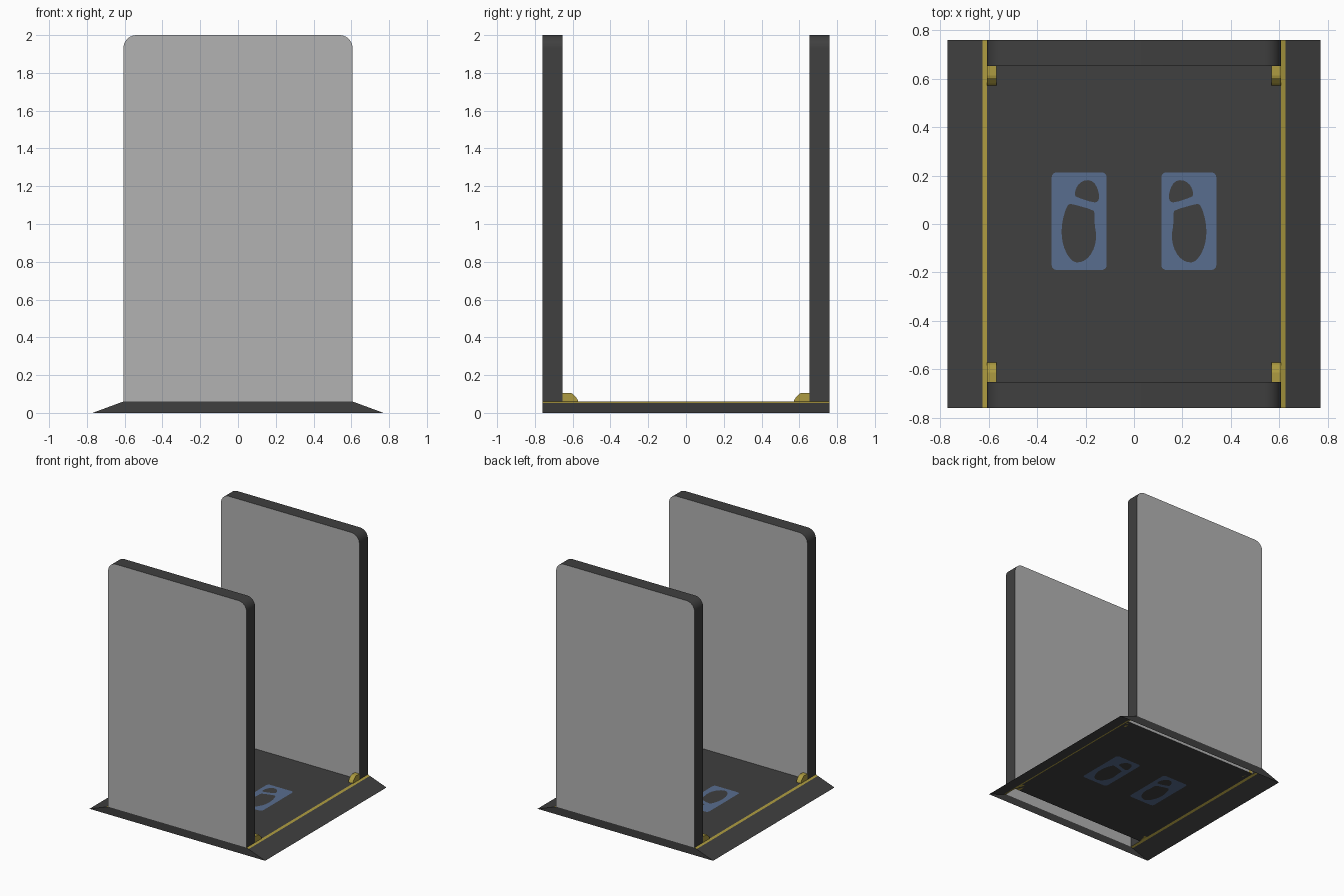
import bpy, math
from mathutils import Vector, geometry

if "Cube" in bpy.data.objects:
    bpy.data.objects.remove(bpy.data.objects["Cube"])

def material(name, rgb):
    m = bpy.data.materials.new(name)
    m.diffuse_color = (*rgb, 1)
    m.use_nodes = True
    m.node_tree.nodes["Principled BSDF"].inputs["Base Color"].default_value = m.diffuse_color
    return m

DARK = material("dark charcoal", (0.050, 0.050, 0.050))
GREY = material("light grey", (0.45, 0.45, 0.45))
YELLOW = material("warning yellow", (0.42, 0.33, 0.052))
BLUE = material("slate blue", (0.098, 0.155, 0.275))

# Main dimensions
X_TOP, X_STRIP, X_OUT = 0.607, 0.625, 0.77
Y_IN, Y_OUT = 0.653, 0.76
Z_FLOOR, Z_TOP = 0.06, 2.0
Z_STRIP = Z_FLOOR * (X_OUT - X_STRIP) / (X_OUT - X_TOP)

def add_part(name, verts, faces, mats, indices=None, mirror=(False, False), smooth=False):
    me = bpy.data.meshes.new(name)
    me.from_pydata(verts, [], faces)
    for m in mats:
        me.materials.append(m)
    if indices:
        me.polygons.foreach_set("material_index", indices)
    ob = bpy.data.objects.new(name, me)
    bpy.context.collection.objects.link(ob)
    if smooth:
        bpy.ops.object.select_all(action='DESELECT')
        ob.select_set(True)
        bpy.context.view_layer.objects.active = ob
        bpy.ops.object.shade_smooth_by_angle(angle=math.radians(30))
    if any(mirror):
        mod = ob.modifiers.new("mirror", 'MIRROR')
        mod.use_axis = (mirror[0], mirror[1], False)
        mod.use_mirror_merge = False
    return ob

def arc(cx, cy, r, a0, a1, n):
    return [(cx + r * math.cos(math.radians(a0 + (a1 - a0) * i / n)),
             cy + r * math.sin(math.radians(a0 + (a1 - a0) * i / n))) for i in range(n + 1)]

def soften(pts):
    # One pass of corner cutting
    out = []
    for i, (x, y) in enumerate(pts):
        u, v = pts[(i + 1) % len(pts)]
        out += [(x * .75 + u * .25, y * .75 + v * .25), (x * .25 + u * .75, y * .25 + v * .75)]
    return out

def inside(p, poly):
    hit = False
    for i, (x, y) in enumerate(poly):
        u, v = poly[i - 1]
        if (y > p[1]) != (v > p[1]) and p[0] < (u - x) * (p[1] - y) / (v - y) + x:
            hit = not hit
    return hit

# Ramps and yellow edge strips
def slope(name, x0, z0, x1, z1, mat):
    add_part(name, [(x0, -Y_OUT, z0), (x1, -Y_OUT, z1), (x1, Y_OUT, z1), (x0, Y_OUT, z0)],
             [(0, 1, 2, 3)], [mat], mirror=(True, False))

slope("edge_strips", X_TOP, Z_FLOOR, X_STRIP, Z_STRIP, YELLOW)
slope("side_ramps", X_STRIP, Z_STRIP, X_OUT, 0, DARK)

# Front and back walls of the base
add_part("base_end_walls",
         [(-X_OUT, -Y_OUT, 0), (X_OUT, -Y_OUT, 0), (X_TOP, -Y_OUT, Z_FLOOR), (-X_TOP, -Y_OUT, Z_FLOOR)],
         [(0, 1, 2, 3)], [DARK], mirror=(False, True))

# Floor with blue footprint plates cut into it
ball = soften([(-.245, .12), (-.241, .145), (-.225, .17), (-.196, .183), (-.167, .175),
               (-.151, .148), (-.143, .115), (-.148, .092), (-.167, .088), (-.238, .111)])
sole = soften([(-.260, .084), (-.168, .058), (-.163, .045), (-.163, 0), (-.155, -.05),
               (-.163, -.097), (-.184, -.135), (-.212, -.156), (-.245, -.16), (-.272, -.134),
               (-.292, -.091), (-.300, -.041), (-.296, .012), (-.283, .058), (-.272, .080)])
x0, x1, y0, y1, r = -.34, -.113, -.19, .213, .02
plate = (arc(x1 - r, y1 - r, r, 0, 90, 4) + arc(x0 + r, y1 - r, r, 90, 180, 4)
         + arc(x0 + r, y0 + r, r, 180, 270, 4) + arc(x1 - r, y0 + r, r, 270, 360, 4))
shapes = [ball, sole, plate]
shapes += [[(-x, y) for x, y in s] for s in shapes]
border = [(-X_TOP, -Y_IN), (X_TOP, -Y_IN), (X_TOP, Y_IN), (-X_TOP, Y_IN)]
pts, edges = [], []
for s in [border] + shapes:
    n = len(pts)
    pts += [Vector(p) for p in s]
    edges += [(n + i, n + (i + 1) % len(s)) for i in range(len(s))]
res = geometry.delaunay_2d_cdt(pts, edges, [], 0, 1e-6)
fv, floor_faces, floor_mats = res[0], [], []
for f in res[2]:
    a, b, c = (fv[i] for i in f)
    up = (b - a).cross(c - a) > 0
    floor_faces.append(tuple(f) if up else tuple(reversed(f)))
    mid = (a + b + c) / 3
    floor_mats.append(sum(inside(mid, s) for s in shapes) % 2)
add_part("floor", [(v.x, v.y, Z_FLOOR) for v in fv], floor_faces, [DARK, BLUE], floor_mats)

# Upright side panels: grey broad faces, dark rounded rim, open underneath
R = 0.07
outline = ([(-X_TOP, Z_FLOOR), (X_TOP, Z_FLOOR)]
           + arc(X_TOP - R, Z_TOP - R, R, 0, 90, 10) + arc(R - X_TOP, Z_TOP - R, R, 90, 180, 10))
n = len(outline)
verts = [(x, -Y_OUT, z) for x, z in outline] + [(x, -Y_IN, z) for x, z in outline]
faces = [tuple(range(n)), tuple(range(2 * n - 1, n - 1, -1))]
faces += [(i, i + n, (i + 1) % n + n, (i + 1) % n) for i in range(1, n)]
add_part("upright_panels", verts, faces, [DARK, GREY], [1, 1] + [0] * (n - 1),
         mirror=(False, True), smooth=True)

# Yellow corner brackets at the foot of the panels
prof = [(.653, .06), (.653, .106), (.614, .106), (.603, .103), (.580, .080), (.573, .068), (.571, .06)]
n = len(prof)
verts = [(.567, y, z) for y, z in prof] + [(X_TOP, y, z) for y, z in prof]
faces = [tuple(reversed(range(n))), tuple(range(n, 2 * n))]
faces += [(i, (i + 1) % n, (i + 1) % n + n, i + n) for i in range(n)]
add_part("corner_brackets", verts, faces, [YELLOW], mirror=(True, True))
